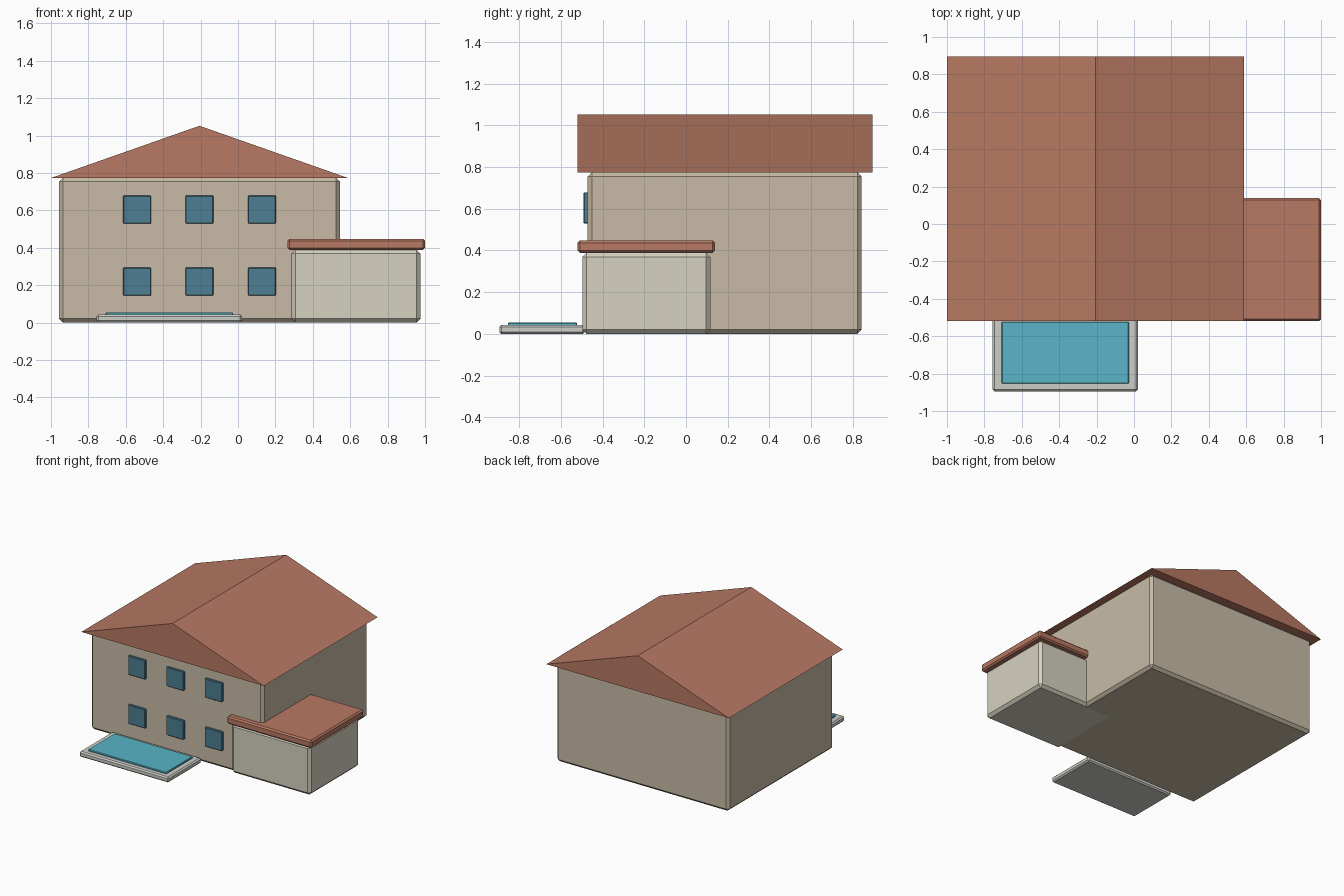
import bpy, bmesh

if "Cube" in bpy.data.objects:
    bpy.data.objects.remove(bpy.data.objects["Cube"])


def material(name, rgb):
    m = bpy.data.materials.new(name)
    m.diffuse_color = (*rgb, 1)
    m.use_nodes = True
    m.node_tree.nodes["Principled BSDF"].inputs["Base Color"].default_value = m.diffuse_color
    return m


WALL = material("beige_wall", (0.58, 0.50, 0.38))
ROOF = material("terracotta", (0.48, 0.19, 0.125))
PALE = material("pale_wall", (0.67, 0.64, 0.53))
GLASS = material("glass", (0.075, 0.21, 0.29))
STONE = material("deck_stone", (0.62, 0.62, 0.58))
WATER = material("water", (0.10, 0.46, 0.58))


def finish(name, bm, mat):
    mesh = bpy.data.meshes.new(name)
    bmesh.ops.recalc_face_normals(bm, faces=bm.faces)
    bm.to_mesh(mesh)
    bm.free()
    mesh.materials.append(mat)
    ob = bpy.data.objects.new(name, mesh)
    bpy.context.collection.objects.link(ob)
    return ob


def box(name, x, y, z, mat, bevel):
    """Chamfered box from (min, max) ranges."""
    bm = bmesh.new()
    bmesh.ops.create_cube(bm, size=1)
    for v in bm.verts:
        v.co = [r[0] if c < 0 else r[1] for c, r in zip(v.co, (x, y, z))]
    ob = finish(name, bm, mat)
    mod = ob.modifiers.new("chamfer", 'BEVEL')
    mod.width = bevel
    mod.segments = 1
    return ob


# Main house block
box("house_body", (-0.957, 0.545), (-0.471, 0.842), (0, 0.775), WALL, 0.021)

# Gable roof: triangular profile extruded front to back
bm = bmesh.new()
profile = [(-1.0, 0.773), (0.588, 0.773), (-0.206, 1.052)]
face = bm.faces.new([bm.verts.new((x, -0.519, z)) for x, z in profile])
ext = bmesh.ops.extrude_face_region(bm, geom=[face])
verts = [g for g in ext["geom"] if isinstance(g, bmesh.types.BMVert)]
bmesh.ops.translate(bm, verts=verts, vec=(0, 1.414, 0))
finish("gable_roof", bm, ROOF)

# Garage wing with slab roof
box("garage_body", (0.287, 0.975), (-0.497, 0.117), (0, 0.39), PALE, 0.021)
box("garage_roof", (0.265, 1.0), (-0.519, 0.138), (0.388, 0.448), ROOF, 0.011)

# Front windows, two rows of three
for row, z in enumerate((0.219, 0.604)):
    for col, x in enumerate((-0.539, -0.206, 0.128)):
        box(f"window_{row}_{col}", (x - 0.075, x + 0.075), (-0.491, -0.469),
            (z - 0.075, z + 0.075), GLASS, 0.004)

# Pool deck and water
box("pool_deck", (-0.756, 0.021), (-0.895, -0.485), (0, 0.043), STONE, 0.01)
box("pool_water", (-0.708, -0.027), (-0.854, -0.523), (0.033, 0.055), WATER, 0.004)
